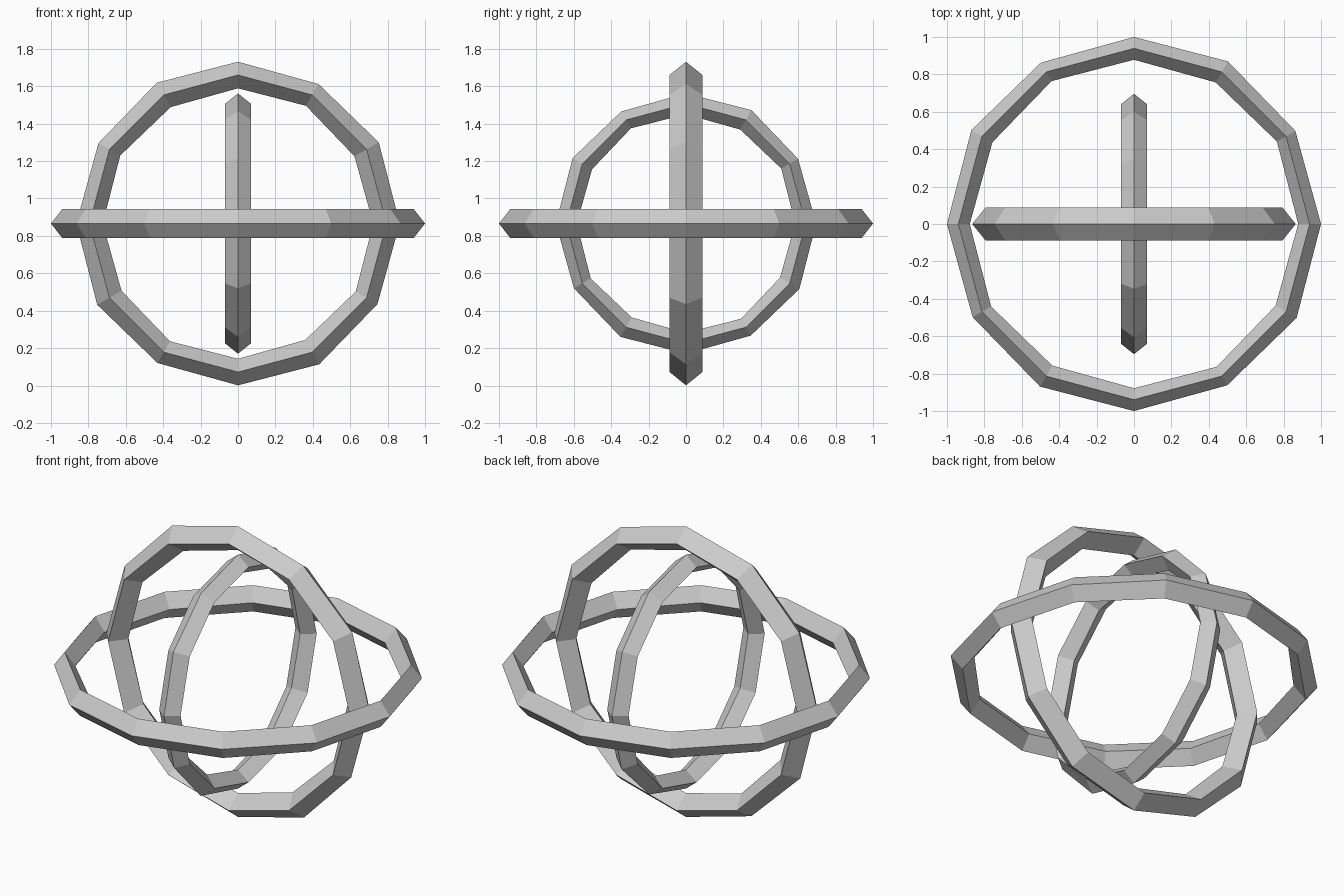
import bpy, bmesh, math
from mathutils import Vector

if "Cube" in bpy.data.objects:
    bpy.data.objects.remove(bpy.data.objects["Cube"])

CENTRE = Vector((0, 0, 0.866))
SIDES = 12


def ring(name, u, v, mid, half, axial, wide):
    """Twelve-sided ring in the u-v plane with a diamond cross-section."""
    u, v = Vector(u), Vector(v)
    n = u.cross(v)
    bm = bmesh.new()
    loops = []
    for i in range(SIDES):
        a = i * math.tau / SIDES
        d = u * math.cos(a) + v * math.sin(a)
        # corner sections alternate slightly between wide and narrow
        h = half
        if i % 3:
            h += 0.004 if i % 3 == wide else -0.004
        pts = (d * (mid + h), d * mid + n * axial,
               d * (mid - h), d * mid - n * axial)
        loops.append([bm.verts.new(CENTRE + p) for p in pts])
    for i in range(SIDES):
        a, b = loops[i], loops[(i + 1) % SIDES]
        for k in range(4):
            m = (k + 1) % 4
            bm.faces.new((a[k], b[k], b[m], a[m]))
    bmesh.ops.recalc_face_normals(bm, faces=bm.faces)
    mesh = bpy.data.meshes.new(name)
    bm.to_mesh(mesh)
    bm.free()
    obj = bpy.data.objects.new(name, mesh)
    bpy.context.collection.objects.link(obj)


X, Y, Z = (1, 0, 0), (0, 1, 0), (0, 0, 1)
# Large horizontal ring, middle ring facing front, small ring facing sideways
ring("outer_ring", X, Y, 0.939, 0.061, 0.078, 2)
ring("middle_ring", X, Z, 0.794, 0.071, 0.088, 1)
ring("inner_ring", Y, Z, 0.640, 0.056, 0.070, 2)
